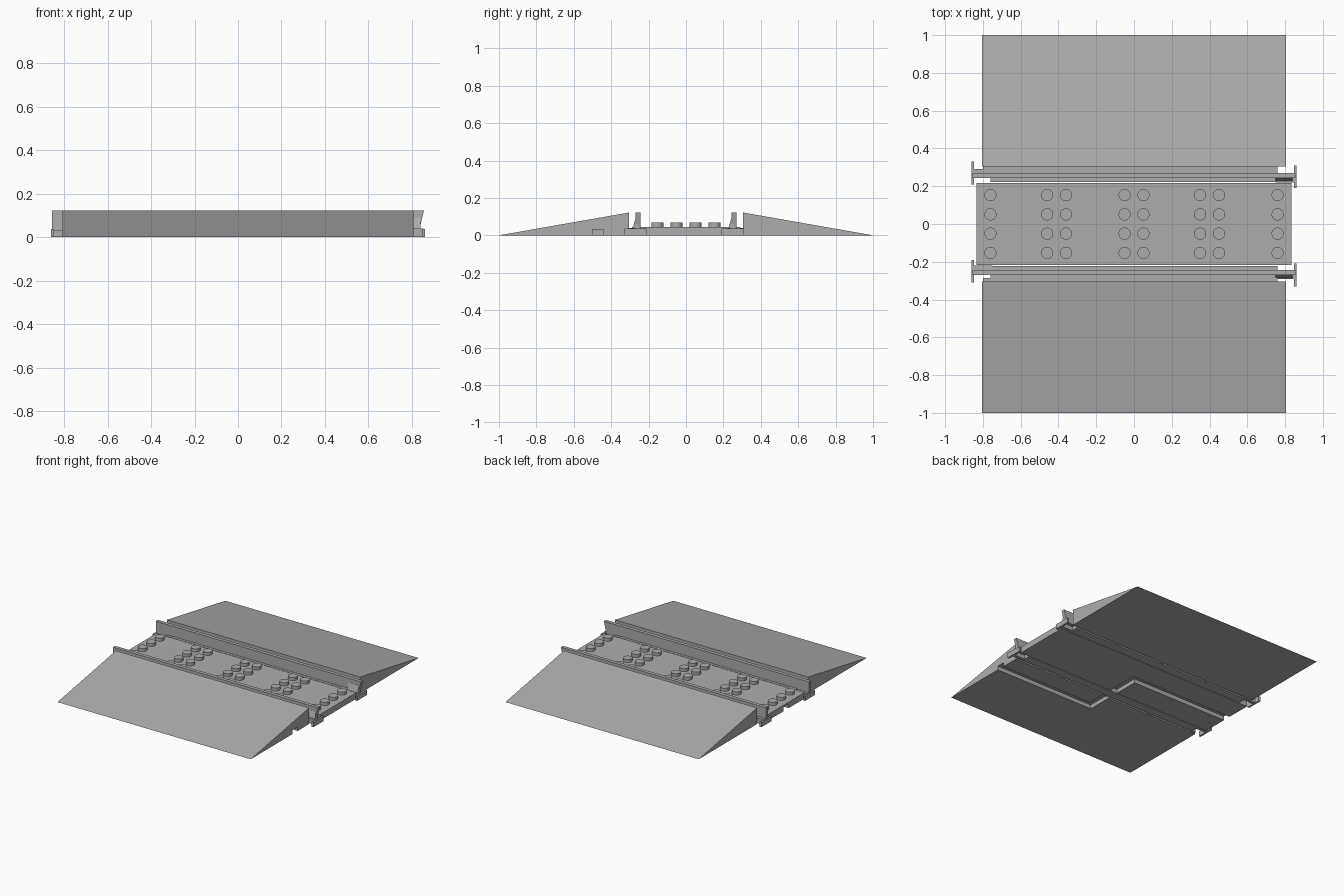
import bpy, bmesh, math
from mathutils import Vector

old = bpy.data.objects.get("Cube")
if old:
    bpy.data.objects.remove(old, do_unlink=True)

grey = bpy.data.materials.new("light_grey")
grey.use_nodes = True
colour = (0.42, 0.42, 0.42, 1)
grey.diffuse_color = colour
grey.node_tree.nodes["Principled BSDF"].inputs["Base Color"].default_value = colour


def finish(name, bm):
    bmesh.ops.recalc_face_normals(bm, faces=bm.faces)
    mesh = bpy.data.meshes.new(name)
    bm.to_mesh(mesh)
    bm.free()
    mesh.materials.append(grey)
    obj = bpy.data.objects.new(name, mesh)
    bpy.context.collection.objects.link(obj)
    return obj


def prism(name, outline, start, end, axis="x"):
    """Extrude an outline of (y, z) along x, or of (x, z) along y."""
    bm = bmesh.new()
    place = (lambda a, b: (start, a, b)) if axis == "x" else (lambda a, b: (a, start, b))
    face = bm.faces.new([bm.verts.new(place(a, b)) for a, b in outline])
    step = Vector((end - start, 0, 0) if axis == "x" else (0, end - start, 0))
    grown = bmesh.ops.extrude_face_region(bm, geom=[face])["geom"]
    bmesh.ops.translate(bm, verts=[v for v in grown if isinstance(v, bmesh.types.BMVert)], vec=step)
    return finish(name, bm)


def box(name, x0, x1, y0, y1, z0, z1):
    return prism(name, [(y0, z0), (y1, z0), (y1, z1), (y0, z1)], x0, x1)


def cut(target, cutters):
    for cutter in cutters:
        mod = target.modifiers.new("channel", "BOOLEAN")
        mod.operation = "DIFFERENCE"
        mod.solver = "EXACT"
        mod.object = cutter


# Cable channel under the model, with a jog at the middle
channel = [box("channel_cutter_front", -0.03, 0.9, -0.5, -0.44, -0.05, 0.03),
           box("channel_cutter_jog", -0.03, 0.03, -0.47, 0.03, -0.05, 0.0301),
           box("channel_cutter_middle", -0.9, 0.0, -0.03, 0.03, -0.05, 0.0302)]
for c in channel:
    c.hide_render = True
    c.hide_viewport = True
    c.display_type = "WIRE"

# Track bed
bed = box("track_bed", -0.835, 0.835, -0.218, 0.218, 0, 0.045)
cut(bed, channel)

# Round studs in four rows
bm = bmesh.new()
for x in (-0.76, -0.46, -0.36, -0.05, 0.05, 0.35, 0.45, 0.76):
    for y in (-0.153, -0.051, 0.051, 0.153):
        made = bmesh.ops.create_cone(bm, cap_ends=True, segments=32, radius1=0.032,
                                     radius2=0.032, depth=0.025)
        bmesh.ops.translate(bm, verts=made["verts"], vec=(x, y, 0.0555))
studs = finish("studs", bm)
bpy.context.view_layer.objects.active = studs
studs.select_set(True)
bpy.ops.object.shade_smooth_by_angle(angle=math.radians(40))

for side, word in ((-1, "front"), (1, "back")):
    # Sloping road ramp
    ramp = prism(word + "_ramp", [(side, 0), (side * 0.304, 0), (side * 0.304, 0.122)],
                 -0.806, 0.806)
    if side < 0:
        cut(ramp, channel)

    # Rail foot, filler beside the ramp, and rail head with a slanted end
    y = side * 0.256
    box(word + "_rail_foot", -0.76, 0.76, y - 0.034, y + 0.034, 0, 0.045)
    box(word + "_gap_floor", -0.8, 0.76, side * 0.285, side * 0.304, 0.028, 0.04)
    prism(word + "_rail_web", [(-0.855, 0.03), (0.835, 0.03), (0.84, 0.06),
                               (0.855, 0.122), (-0.855, 0.122)],
          y - 0.0135, y + 0.0135, "y")

    # Small bridges joining bed and ramp
    for x in (-0.78, -0.4, 0, 0.4):
        box(word + "_bridge", x - 0.015, x + 0.015, side * 0.285, side * 0.304, 0.004, 0.03)

    # Wedge brace at the rail end
    prism(word + "_rail_brace", [(y, 0.03), (y - 0.032, 0.03), (y - 0.014, 0.09), (y, 0.1)],
          0.75, 0.84)

    # Joining plates and their arms at both ends
    for end in (-1, 1):
        middle = side * (0.27 if side != end else 0.25)
        arm = side * (0.28 if side != end else 0.232)
        box(word + "_joiner_plate", end * 0.846, end * 0.86, middle - 0.06, middle + 0.06, 0, 0.037)
        box(word + "_joiner_arm", end * 0.75, end * 0.85, arm - 0.012, arm + 0.012, 0, 0.04)
